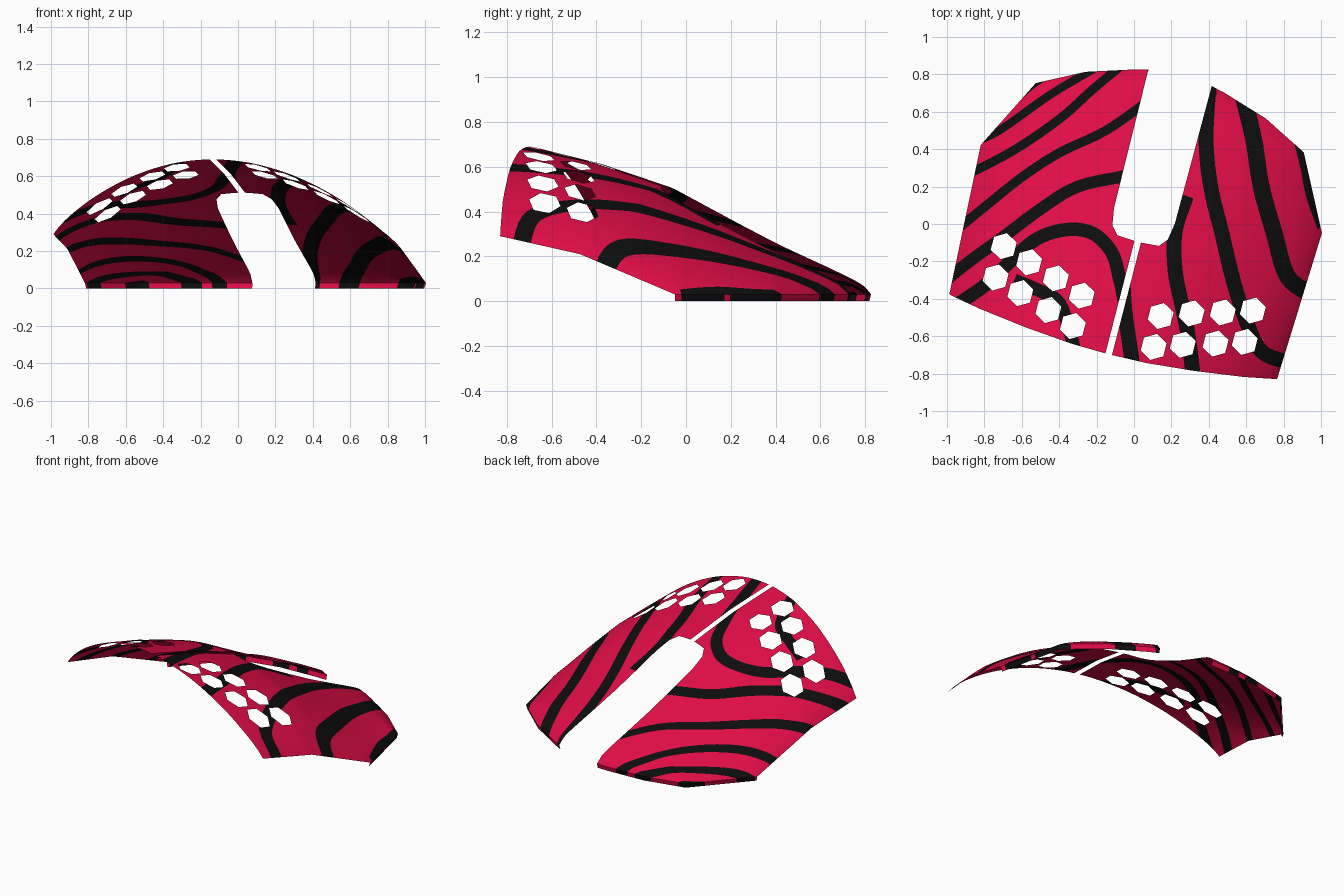
import bpy, bmesh, math
from mathutils import Vector
from mathutils.geometry import delaunay_2d_cdt

if "Cube" in bpy.data.objects:
    bpy.data.objects.remove(bpy.data.objects["Cube"])

ANGLE = math.atan2(.25, .968)     # heading of the shell's own axis
COS, SIN = math.cos(ANGLE), math.sin(ANGLE)
CENTRE = .043
RIM = .03                         # height of the rear rim above its folded lip


def material(name, colour):
    mat = bpy.data.materials.new(name)
    mat.use_nodes = True
    mat.diffuse_color = colour
    bsdf = mat.node_tree.nodes["Principled BSDF"]
    bsdf.inputs["Base Color"].default_value = colour
    bsdf.inputs["Roughness"].default_value = .6
    return mat


CRIMSON = material("crimson", (.74, .004, .06, 1))
BLACK = material("black", (.004, .004, .004, 1))

# Plan outline of one half: w = distance from the axis, v = along the axis
OUTLINE = [(.018, -.708), (.21, -.703), (.465, -.68), (.73, -.645), (.905, -.612),
           (.922, -.24), (.942, .204), (.74, .598), (.497, .723), (.25, .8),
           (.175, .818), (.168, .055), (.153, -.035), (.115, -.08), (.018, -.087)]
# Height profiles along the axis
RIDGE = [(-.708, .69), (-.4, .615), (-.087, .512), (.2, .36), (.385, .265), (.6, .165), (.82, .07)]
EDGE = [(-.612, .29), (-.24, .21), (.204, RIM)]
WIDTH = [(v, w) for w, v in OUTLINE[4:11]]
# Vent holes, two rows
VENTS = [(.218, -.441), (.375, -.386), (.535, -.339), (.688, -.289),
         (.223, -.61), (.371, -.56), (.539, -.51), (.688, -.462)]

# Stripe centre lines in plan: half width, then points
STRIPES_RIGHT = [
    (.02, [(-.66, .64), (-.56, .73), (-.46, .8)]),
    (.022, [(-.88, .43), (-.72, .5), (-.45, .69), (-.18, .85)]),
    (.024, [(-.92, .25), (-.65, .39), (-.4, .56), (-.22, .72), (-.04, .87)]),
    (.025, [(-.96, -.04), (-.8, .09), (-.6, .25), (-.4, .38), (-.15, .5), (.08, .66)]),
    (.032, [(-1.03, -.32), (-.88, -.2), (-.7, -.07), (-.5, .08), (-.3, .2), (-.03, .26)]),
    (.036, [(-.96, -.44), (-.8, -.33), (-.66, -.2), (-.52, -.08), (-.36, -.03),
            (-.22, -.05), (-.12, -.15), (-.08, -.28), (-.05, -.42)]),
    (.035, [(-.64, -.3), (-.52, -.35), (-.41, -.41), (-.36, -.52), (-.31, -.7)])]
STRIPES_LEFT = [
    (.04, [(-.06, -.3), (-.05, -.45), (-.03, -.6), (0, -.8)]),
    (.04, [(.28, .15), (.22, -.04), (.22, -.25), (.26, -.45), (.29, -.6), (.32, -.84)]),
    (.04, [(.4, .74), (.385, .45), (.41, .2), (.47, -.05), (.53, -.3),
           (.6, -.52), (.68, -.68), (.82, -.74)]),
    (.045, [(.58, .7), (.64, .45), (.68, .2), (.75, -.05), (.82, -.28), (.95, -.38)]),
    (.02, [(.87, .46), (.91, .3), (.94, .15), (1, -.02)])]


def interp(table, x):
    if x <= table[0][0]:
        return table[0][1]
    for (a, p), (b, q) in zip(table, table[1:]):
        if x <= b:
            return p + (q - p) * (x - a) / (b - a)
    return table[-1][1]


def height(w, v):
    t = min(1, w / interp(WIDTH, v))
    base = interp(EDGE, v)
    return base + (interp(RIDGE, v) - base) * (1 - t * t) ** .85


def to_plan(w, v, side):
    u = CENTRE + side * w
    return Vector((COS * u + SIN * v, COS * v - SIN * u))


def to_shell(p, side):
    return side * (COS * p.x - SIN * p.y - CENTRE), SIN * p.x + COS * p.y


def inside(p, loop):
    hit = False
    for a, b in zip(loop, loop[1:] + loop[:1]):
        if (a.y > p.y) != (b.y > p.y) and p.x < a.x + (b.x - a.x) * (p.y - a.y) / (b.y - a.y):
            hit = not hit
    return hit


def subdivide(loop, step):
    out = []
    for a, b in zip(loop, loop[1:] + loop[:1]):
        n = max(1, math.ceil((b - a).length / step))
        out += [a.lerp(b, i / n) for i in range(n)]
    return out


def ribbon(half, points):
    """Closed band around a smooth curve through the points."""
    pts = [Vector(p) for p in points]
    pts = [2 * pts[0] - pts[1]] + pts + [2 * pts[-1] - pts[-2]]
    line = []
    for a, b, c, d in zip(pts, pts[1:], pts[2:], pts[3:]):
        for i in range(5):
            t = i / 5
            line.append((2 * b + (c - a) * t + (2 * a - 5 * b + 4 * c - d) * t * t
                         + (3 * b - a - 3 * c + d) * t ** 3) / 2)
    line.append(pts[-2])
    left, right = [], []
    for i, p in enumerate(line):
        d = (line[min(i + 1, len(line) - 1)] - line[max(i - 1, 0)]).normalized()
        n = Vector((-d.y, d.x)) * half
        left.append(p + n)
        right.append(p - n)
    return left + right[::-1]


def build_half(name, side, stripes):
    outline = subdivide([to_plan(w, v, side) for w, v in OUTLINE], .04)
    vents = []
    for w, v in VENTS:
        corners = [math.radians(60 * k + 30) for k in range(6)]
        vents.append([to_plan(w + .072 * math.cos(a), v + .072 * math.sin(a), side) for a in corners])
    bands = [ribbon(h, pts) for h, pts in stripes]

    # Triangulate the plan with every border as a constrained edge
    verts, edges = [], []
    for loop in [outline] + vents + bands:
        start, n = len(verts), len(loop)
        verts += loop
        edges += [(start + i, start + (i + 1) % n) for i in range(n)]
    for i in range(26):
        for j in range(40):
            p = to_plan(.02 + i * .038, -.7 + j * .038, side)
            if inside(p, outline):
                verts.append(p)
    flat, _, tris, *_ = delaunay_2d_cdt(verts, edges, [], 0, 1e-4)

    # Lift the plan onto the domed surface
    bm = bmesh.new()
    points = []
    for p in flat:
        w, v = to_shell(p, side)
        points.append(bm.verts.new((p.x, p.y, height(abs(w), v))))
    for tri in tris:
        mid = sum((flat[i] for i in tri), Vector((0, 0))) / 3
        if not inside(mid, outline) or any(inside(mid, vent) for vent in vents):
            continue
        face = bm.faces.new([points[i] for i in tri])
        face.material_index = int(any(inside(mid, band) for band in bands))
        face.normal_update()
        if face.normal.z < 0:
            face.normal_flip()
    bmesh.ops.delete(bm, geom=[v for v in bm.verts if not v.link_faces], context='VERTS')

    # Fold a narrow lip under the rear rim
    rim = [e for e in bm.edges if e.is_boundary
           and all(v.co.z < RIM + .004 and to_shell(v.co, side)[1] > .2 for v in e.verts)]
    lip = bmesh.ops.extrude_edge_only(bm, edges=rim)["geom"]
    for v in lip:
        if isinstance(v, bmesh.types.BMVert):
            v.co = (v.co.x * .99, v.co.y * .99, 0)

    mesh = bpy.data.meshes.new(name)
    bm.to_mesh(mesh)
    bm.free()
    mesh.materials.append(CRIMSON)
    mesh.materials.append(BLACK)
    obj = bpy.data.objects.new(name, mesh)
    bpy.context.collection.objects.link(obj)
    bpy.ops.object.select_all(action='DESELECT')
    obj.select_set(True)
    bpy.context.view_layer.objects.active = obj
    bpy.ops.object.shade_smooth_by_angle(angle=math.radians(40))


build_half("right_shell", -1, STRIPES_RIGHT)
build_half("left_shell", 1, STRIPES_LEFT)
